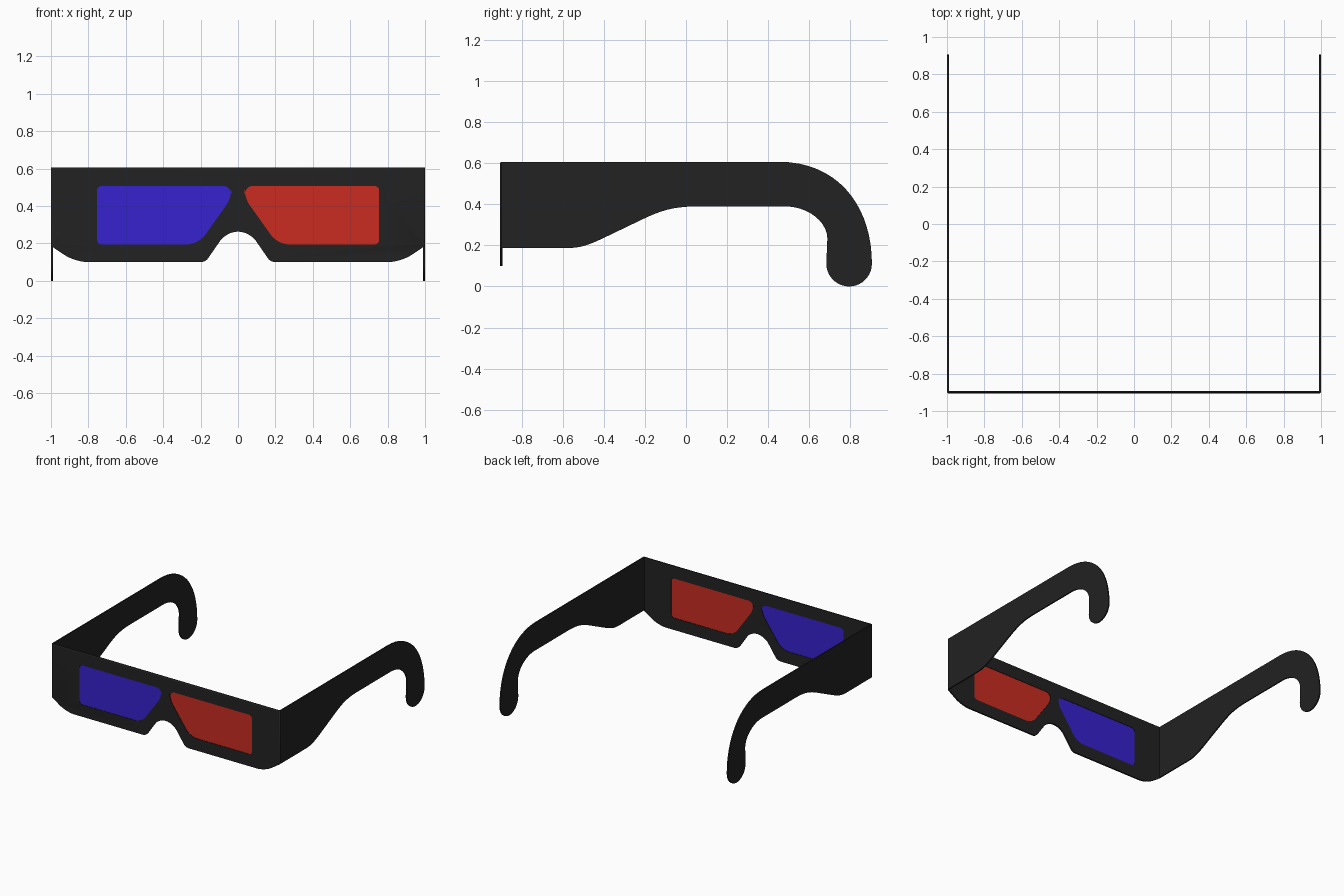
import bpy, bmesh, math
from mathutils import Vector
from mathutils.geometry import interpolate_bezier

if "Cube" in bpy.data.objects:
    bpy.data.objects.remove(bpy.data.objects["Cube"])


def material(name, color):
    m = bpy.data.materials.new(name)
    m.diffuse_color = (*color, 1)
    m.use_nodes = True
    m.node_tree.nodes["Principled BSDF"].inputs["Base Color"].default_value = m.diffuse_color
    return m


CARD = material("black card", (0.016, 0.016, 0.016))
RED = material("red film", (0.59, 0.025, 0.016))
BLUE = material("blue film", (0.038, 0.016, 0.61))


def rounded(corners, steps=8):
    """Outline from (x, y, trim) corners; each corner is rounded over its trim length."""
    out = []
    n = len(corners)
    for i, (x, y, trim) in enumerate(corners):
        p = Vector((x, y))
        if trim == 0:
            out.append(p)
            continue
        a = p + (Vector(corners[i - 1][:2]) - p).normalized() * trim
        b = p + (Vector(corners[(i + 1) % n][:2]) - p).normalized() * trim
        ca, cb = a.lerp(p, 0.56), b.lerp(p, 0.56)
        out += [v.to_2d() for v in interpolate_bezier(
            a.to_3d(), ca.to_3d(), cb.to_3d(), b.to_3d(), steps + 1)]
    return out


def bezier(*pts, steps=18):
    return [v.to_2d() for v in interpolate_bezier(*[Vector((*p, 0)) for p in pts], steps)]


def plate(name, outlines, thickness, location, rotation, mat):
    """Flat sheet cut from outlines (inner outlines become holes)."""
    cu = bpy.data.curves.new(name, 'CURVE')
    cu.dimensions = '2D'
    cu.fill_mode = 'BOTH'
    cu.extrude = thickness / 2
    for pts in outlines:
        sp = cu.splines.new('POLY')
        sp.points.add(len(pts) - 1)
        for q, p in zip(sp.points, pts):
            q.co = (p[0], p[1], 0, 1)
        sp.use_cyclic_u = True
    ob = bpy.data.objects.new(name, cu)
    bpy.context.collection.objects.link(ob)
    ob.location, ob.rotation_euler = location, rotation
    bpy.ops.object.select_all(action='DESELECT')
    ob.select_set(True)
    bpy.context.view_layer.objects.active = ob
    bpy.ops.object.convert(target='MESH')
    ob = bpy.context.object
    ob.name = name
    bpy.ops.object.transform_apply(location=True, rotation=True, scale=True)
    bm = bmesh.new()
    bm.from_mesh(ob.data)
    bmesh.ops.remove_doubles(bm, verts=bm.verts, dist=1e-5)
    bmesh.ops.recalc_face_normals(bm, faces=bm.faces)
    bm.to_mesh(ob.data)
    bm.free()
    ob.data.materials.clear()
    ob.data.materials.append(mat)
    bpy.ops.object.shade_smooth_by_angle(angle=math.radians(30))
    return ob


FACING = (math.pi / 2, 0, 0)               # sheet in the xz plane
SIDEWAYS = (math.pi / 2, 0, math.pi / 2)   # sheet in the yz plane
FRONT_Y = -0.899

# front card with nose notch and two lens openings
half = [(-1, 0.607, 0), (-1, 0.187, 0), (-0.87, 0.1, 0.07),
        (-0.174, 0.1, 0.025), (-0.062, 0.263, 0.06)]
outline = rounded(half + [(-x, z, t) for x, z, t in reversed(half)])
lens = rounded([(-0.755, 0.507, 0.025), (-0.755, 0.195, 0.025), (-0.212, 0.195, 0.06),
                (-0.036, 0.442, 0.045), (-0.036, 0.507, 0.055 * 0.35 + 0.025)])
lens_mirror = [Vector((-p.x, p.y)) for p in lens]
front = plate("front_frame", [outline, lens, lens_mirror], 0.012,
              (0, FRONT_Y, 0), FACING, CARD)

# soften the two folded outer corners
bm = bmesh.new()
bm.from_mesh(front.data)
folds = [e for e in bm.edges
         if all(abs(v.co.x) > 0.995 and v.co.y < FRONT_Y for v in e.verts)]
bmesh.ops.bevel(bm, geom=folds, offset=0.007, segments=2, affect='EDGES', profile=0.5)
bm.to_mesh(front.data)
bm.free()

# coloured film lenses
plate("blue_lens", [lens], 0.005, (0, FRONT_Y, 0), FACING, BLUE)
plate("red_lens", [lens_mirror], 0.005, (0, FRONT_Y, 0), FACING, RED)

# temple arms with a hooked ear end
tip = [(0.794 + 0.111 * math.cos(a), 0.111 + 0.111 * math.sin(a))
       for a in [-math.pi * i / 20 for i in range(1, 21)]]
arm = [(-0.894, 0.187), (-0.894, 0.607)]
arm += bezier((0.45, 0.607), (0.75, 0.607), (0.905, 0.38), (0.905, 0.111))
arm += tip
arm += bezier((0.688, 0.23), (0.69, 0.31), (0.6, 0.39), (0.478, 0.39))
arm += bezier((0.07, 0.39), (-0.05, 0.39), (-0.11, 0.375), (-0.205, 0.33), steps=10)
arm += bezier((-0.376, 0.248), (-0.47, 0.202), (-0.51, 0.187), (-0.58, 0.187), steps=10)
for side, label in ((-1, "left"), (1, "right")):
    plate(label + "_temple_arm", [arm], 0.01, (side * 0.995, 0, 0), SIDEWAYS, CARD)
